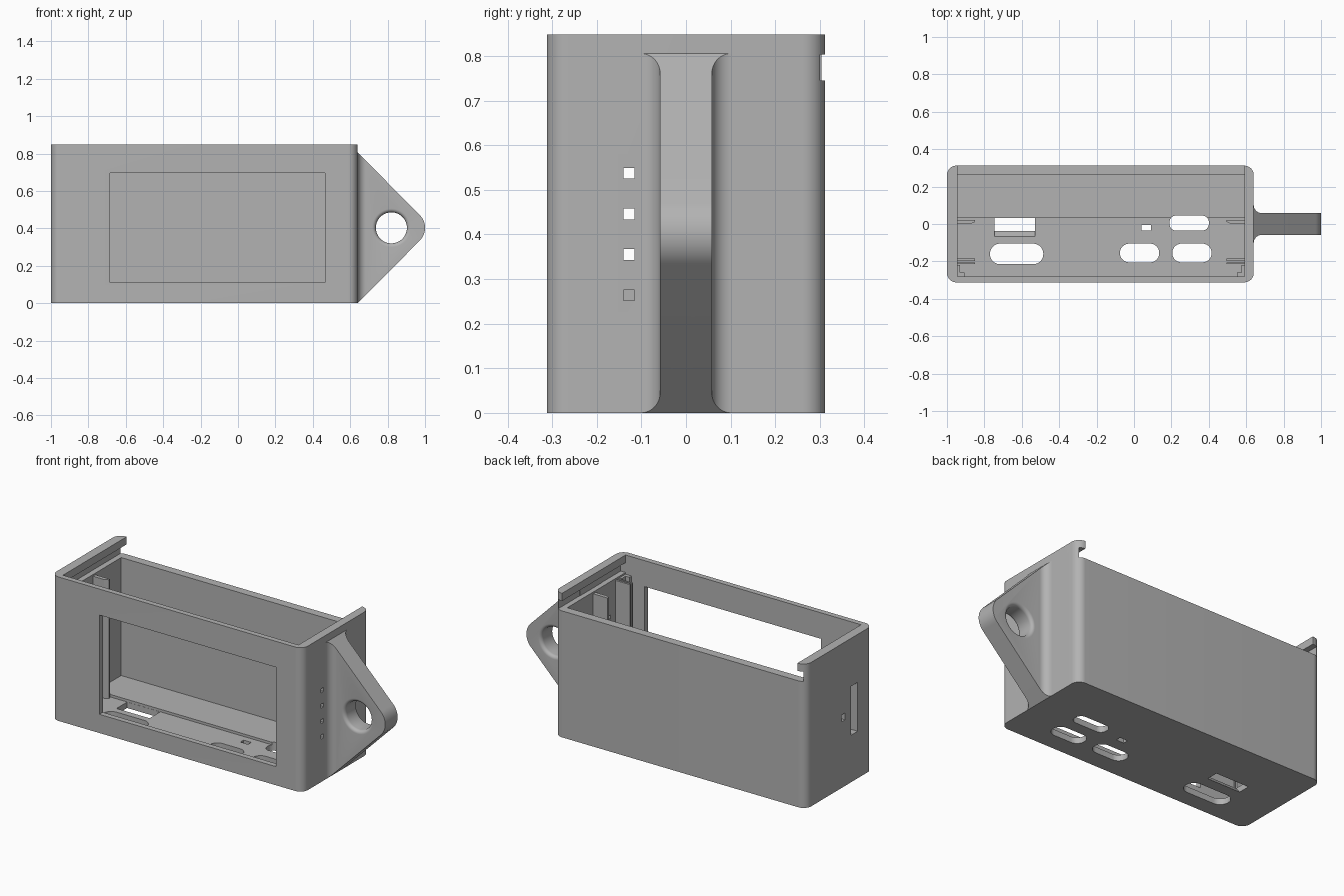
import bpy, bmesh
from math import sin, cos, pi, radians

if "Cube" in bpy.data.objects:
    bpy.data.objects.remove(bpy.data.objects["Cube"], do_unlink=True)

grey = bpy.data.materials.new("plain grey")
grey.use_nodes = True
grey.diffuse_color = (0.45, 0.45, 0.45, 1)
grey.node_tree.nodes["Principled BSDF"].inputs["Base Color"].default_value = (0.45, 0.45, 0.45, 1)


def arc(cx, cy, r, a0, a1, n=12):
    return [(cx + r * cos(radians(a0 + (a1 - a0) * i / n)),
             cy + r * sin(radians(a0 + (a1 - a0) * i / n))) for i in range(n + 1)]


def rounded(x0, x1, y0, y1, r):
    """Rounded rectangle outline."""
    return (arc(x1 - r, y1 - r, r, 0, 90) + arc(x0 + r, y1 - r, r, 90, 180)
            + arc(x0 + r, y0 + r, r, 180, 270) + arc(x1 - r, y0 + r, r, 270, 360))


def prism(name, pts, lo, hi, axis="z"):
    """Extrude an outline along an axis; the outline lies in the other two."""
    place = {"x": lambda u, v, w: (w, u, v),
             "y": lambda u, v, w: (u, w, v),
             "z": lambda u, v, w: (u, v, w)}[axis]
    bm = bmesh.new()
    a = [bm.verts.new(place(u, v, lo)) for u, v in pts]
    b = [bm.verts.new(place(u, v, hi)) for u, v in pts]
    bm.faces.new(a)
    bm.faces.new(b)
    for i in range(len(a)):
        j = (i + 1) % len(a)
        bm.faces.new((a[i], a[j], b[j], b[i]))
    return finish(name, bm)


def finish(name, bm):
    bmesh.ops.recalc_face_normals(bm, faces=bm.faces)
    me = bpy.data.meshes.new(name)
    bm.to_mesh(me)
    bm.free()
    me.materials.append(grey)
    ob = bpy.data.objects.new(name, me)
    bpy.context.collection.objects.link(ob)
    return ob


def box(name, x0, x1, y0, y1, z0, z1):
    return prism(name, [(x0, y0), (x1, y0), (x1, y1), (x0, y1)], z0, z1)


def lathe(name, profile, cx, cz, n=48):
    """Solid of revolution about an axis parallel to y."""
    bm = bmesh.new()
    rings = [[bm.verts.new((cx + r * cos(2 * pi * i / n), y, cz + r * sin(2 * pi * i / n)))
              for i in range(n)] for r, y in profile]
    for a, b in zip(rings, rings[1:]):
        for i in range(n):
            j = (i + 1) % n
            bm.faces.new((a[i], a[j], b[j], b[i]))
    bm.faces.new(rings[0])
    bm.faces.new(rings[-1])
    return finish(name, bm)


def combine(ob, tool, operation="DIFFERENCE"):
    mod = ob.modifiers.new("cut", "BOOLEAN")
    mod.operation, mod.solver, mod.object = operation, "EXACT", tool
    bpy.context.view_layer.objects.active = ob
    bpy.ops.object.modifier_apply(modifier=mod.name)
    bpy.data.objects.remove(tool, do_unlink=True)


def smooth(ob):
    bpy.ops.object.select_all(action="DESELECT")
    ob.select_set(True)
    bpy.context.view_layer.objects.active = ob
    bpy.ops.object.shade_smooth_by_angle(angle=radians(30))


# Shell, open at the top
case = prism("case", rounded(-1, 0.64, -0.312, 0.312, 0.05), 0, 0.848)
combine(case, box("cavity", -0.945, 0.59, -0.28, 0.262, 0.035, 1))

# Slot for a sliding lid, open at the back
combine(case, box("lid_mouth", -0.945, 0.59, -0.28, 0.4, 0.77, 1))
combine(case, box("lid_groove", -0.978, 0.622, -0.28, 0.4, 0.745, 0.803))

# Raised floor pad and the front display window
combine(case, box("floor_pad", -0.95, 0.595, 0.033, 0.265, 0.02, 0.05), "UNION")
combine(case, box("window", -0.685, 0.465, -0.4, -0.2, 0.11, 0.695))

# Openings in the floor
for x0, x1, y0, y1, r in ((-0.77, -0.485, -0.215, -0.105, 0.054),
                          (-0.075, 0.135, -0.205, -0.105, 0.049),
                          (0.205, 0.415, -0.205, -0.105, 0.049),
                          (0.19, 0.4, -0.035, 0.045, 0.035)):
    combine(case, prism("port", rounded(x0, x1, y0, y1, r), -0.1, 0.1))
combine(case, box("pin_hole", 0.04, 0.09, -0.035, -0.005, -0.1, 0.1))
combine(case, prism("slanted_slot", [(-0.03, -0.01), (0.032, -0.01), (0.032, 0.045), (-0.075, 0.045)],
                    -0.745, -0.53, "x"))

# Openings in the end walls
for i in range(4):
    z = 0.264 + 0.091 * i
    combine(case, box("light_hole", 0.5, 0.7, -0.14, -0.116, z - 0.012, z + 0.012))
combine(case, box("card_slot", -1.1, -0.9, -0.17, -0.11, 0.277, 0.565))
combine(case, box("reset_hole", -1.1, -0.9, -0.05, -0.02, 0.39, 0.43))
smooth(case)

# Upright ribs inside both end walls
for side, wall, way in (("right", -0.95, 1), ("left", 0.595, -1)):
    for name, depth, y0, y1 in (("board_rib", 0.1, 0.0, 0.022),
                                ("front_rib", 0.1, -0.215, -0.205),
                                ("middle_rib", 0.1, -0.197, -0.185),
                                ("corner_post", 0.045, -0.285, -0.26),
                                ("corner_step", 0.02, -0.262, -0.22)):
        end = wall + way * depth
        tip = wall + way * depth * 0.75
        pts = [(wall, y0), (tip if name == "board_rib" else end, y0), (end, (y0 + y1) / 2),
               (end, y1), (wall, y1)]
        rib = prism(side + "_" + name, pts, 0.03, 0.735)
        if side == "right" and name in ("front_rib", "middle_rib"):
            combine(rib, box("slot_gap", -0.96, -0.8, -0.17, -0.11, 0.277, 0.565))

# Hanging lug: triangular outline met by a flared cross-section
lug = prism("hanging_lug", [(0.62, 0.0), (0.64, 0.0)] + arc(0.903, 0.403, 0.097, -45, 45, 16)
            + [(0.64, 0.806), (0.62, 0.806)], -0.12, 0.12, "y")
flare = ([(0.62, -0.102)] + arc(0.684, -0.102, 0.044, 180, 90)
         + [(1.1, -0.058), (1.1, 0.058)] + arc(0.684, 0.102, 0.044, 270, 180) + [(0.62, 0.102)])
combine(lug, prism("flare", flare, -0.1, 1), "INTERSECT")
side_curve = [(0.103 - 0.02 * sin(radians(a)), 0.058 - 0.02 * (1 - cos(radians(a))))
              for a in range(0, 91, 15)]
profile = [(0.103, 0.08)] + side_curve
combine(lug, lathe("lug_hole", profile + [(r, -y) for r, y in reversed(profile)], 0.82, 0.403))
smooth(lug)
